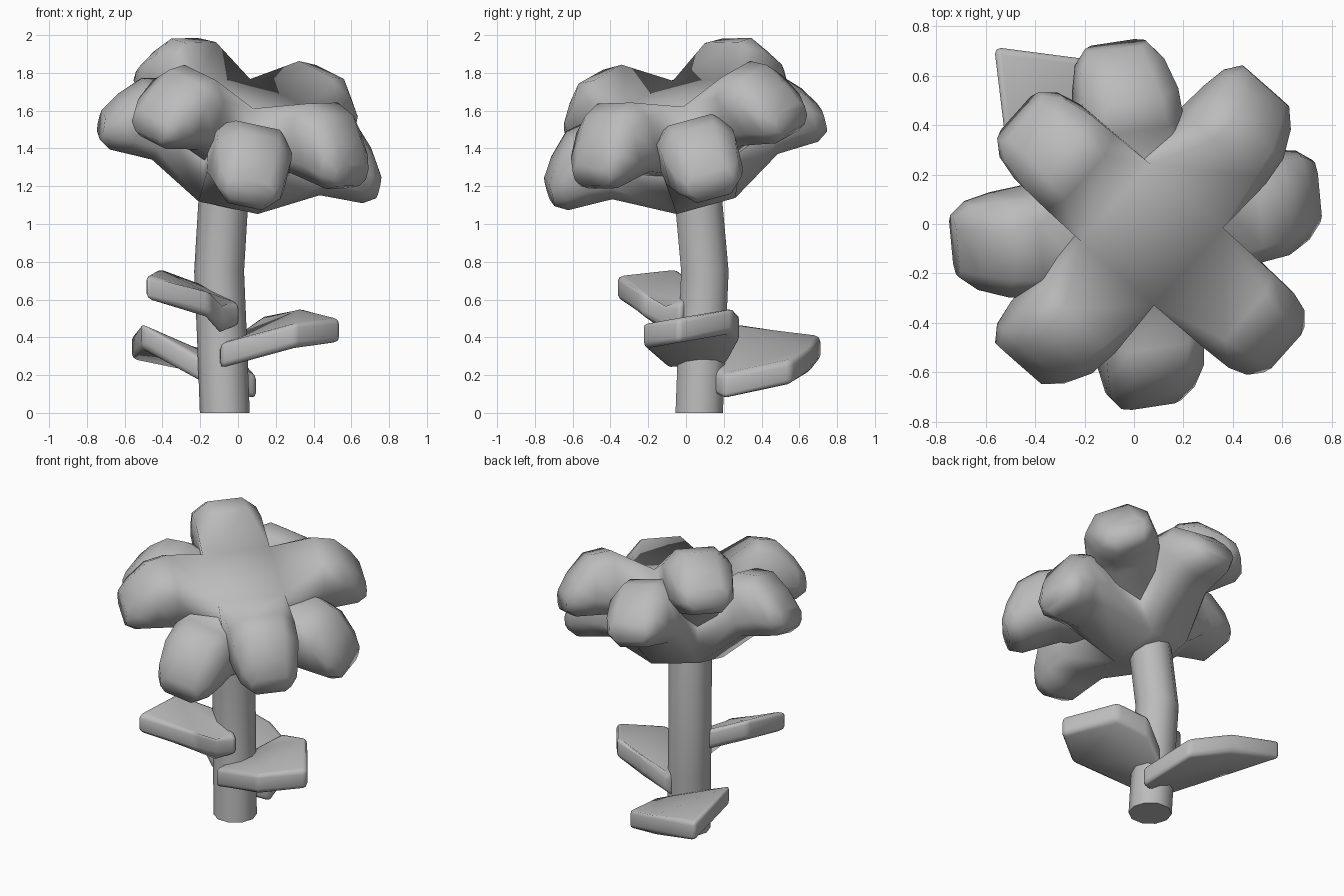
import bpy, bmesh, math
from mathutils import Matrix, Vector

if "Cube" in bpy.data.objects:
    bpy.data.objects.remove(bpy.data.objects["Cube"], do_unlink=True)

# one plain colour for the whole plant
grey = bpy.data.materials.new("plain grey")
grey.use_nodes = True
grey.diffuse_color = (0.5, 0.5, 0.5, 1)
grey.node_tree.nodes["Principled BSDF"].inputs["Base Color"].default_value = (0.5, 0.5, 0.5, 1)


def finish(bm, name, matrix=Matrix(), sharp=60):
    """Turn a bmesh into an object, smooth up to the given edge angle."""
    bmesh.ops.remove_doubles(bm, verts=bm.verts, dist=0.0005)
    bmesh.ops.recalc_face_normals(bm, faces=bm.faces)
    mesh = bpy.data.meshes.new(name)
    bm.to_mesh(mesh)
    bm.free()
    mesh.materials.append(grey)
    obj = bpy.data.objects.new(name, mesh)
    bpy.context.collection.objects.link(obj)
    obj.matrix_world = matrix
    bpy.ops.object.select_all(action="DESELECT")
    obj.select_set(True)
    bpy.context.view_layer.objects.active = obj
    bpy.ops.object.shade_smooth_by_angle(angle=math.radians(sharp))
    return obj


def bridge(bm, rings):
    """Join neighbouring rings of vertices with faces."""
    for a, b in zip(rings, rings[1:]):
        for i in range(len(a)):
            j = (i + 1) % len(a)
            bm.faces.new((a[i], a[j], b[j], b[i]))


# petal stations: distance, half width, top, bottom, corner cut
MIDDLE = (0.21, 0.21, 0.01, -0.41, 0)
PETAL = [(0.47, 0.205, 0.14, -0.25, 0.085), (0.60, 0.2, 0.12, -0.25, 0.095),
         (0.71, 0.175, 0.01, -0.25, 0.08), (0.775, 0.125, -0.09, -0.21, 0.035)]
NARROW = 0.77  # the underside of the middle is smaller than its top


def petal_section(r, w, top, bot, c):
    """Eight-sided cross-section of a petal."""
    side = [(-w + c, bot), (w - c, bot), (w, bot + c), (w, top - c),
            (w - c, top), (-w + c, top), (-w, top - c), (-w, bot + c)]
    return [Vector((r, y, z)) for y, z in side]


def petal_cross(name, center, turn, lean, reach):
    """Four drooping petals around a square middle, leaning to one side."""
    bm = bmesh.new()
    for k, stretch in enumerate(reach):
        spin = Matrix.Rotation(k * math.pi / 2, 3, "Z")
        sections = [petal_section(*MIDDLE)]
        for p in sections[0]:
            if p.z < 0:
                p.xy *= NARROW
        sections += [petal_section(r * stretch, *rest) for r, *rest in PETAL]
        rings = [[bm.verts.new(spin @ p) for p in s] for s in sections]
        bridge(bm, rings)
        bm.faces.new(rings[-1])
    # close the middle above and below
    half, _, top, bot, _ = MIDDLE
    for z, h in ((top, half), (bot, half * NARROW)):
        bm.faces.new([bm.verts.new((x, y, z)) for x, y in ((h, h), (-h, h), (-h, -h), (h, -h))])
    tilt = Matrix.Rotation(math.radians(lean), 4, Vector((1, 1, 0)))
    matrix = Matrix.Translation(center) @ tilt @ Matrix.Rotation(math.radians(turn), 4, "Z")
    finish(bm, name, matrix)


petal_cross("lower_petals", (0.03, -0.015, 1.515), 7, 19.5, (0.99, 0.94, 0.96, 1.0))
petal_cross("upper_petals", (0.07, -0.04, 1.68), 48.5, 20.5, (0.97, 0.91, 0.97, 1.04))


def leaf(name, outline, thick=0.13):
    """Thick plate with rounded edges below a tilted outline."""
    bm = bmesh.new()
    face = bm.faces.new([bm.verts.new(p) for p in outline])
    out = bmesh.ops.extrude_face_region(bm, geom=[face], use_keep_orig=True)
    for v in out["geom"]:
        if isinstance(v, bmesh.types.BMVert):
            v.co.z -= thick
    obj = finish(bm, name, sharp=180)
    mod = obj.modifiers.new("rounded edges", "BEVEL")
    mod.width = 0.028
    mod.segments = 2
    mod.limit_method = "ANGLE"
    mod.angle_limit = math.radians(28)


leaf("low_leaf", [(-0.565, 0.715, 0.41), (-0.51, 0.26, 0.48), (-0.16, 0.06, 0.27),
                  (0.1, 0.2, 0.2), (0.03, 0.56, 0.28), (-0.22, 0.67, 0.36)])
leaf("middle_leaf", [(-0.1, -0.1, 0.365), (0.3, -0.23, 0.48), (0.545, -0.04, 0.5),
                     (0.34, 0.25, 0.56), (0.12, 0.285, 0.52), (-0.03, 0.22, 0.38)])
leaf("high_leaf", [(-0.49, -0.37, 0.73), (-0.15, -0.24, 0.65), (-0.08, -0.11, 0.58),
                   (0.015, -0.03, 0.58), (-0.16, 0.08, 0.67), (-0.42, -0.05, 0.77)])

# gently bent stem with its foot on the ground
bm = bmesh.new()
SIDES = 10
rings = []
for x, y, z in [(-0.07, 0.07, 0), (-0.085, 0.085, 0.4), (-0.1, 0.1, 0.75), (-0.07, 0.055, 1.25)]:
    rings.append([bm.verts.new((x + 0.132 * math.cos(math.tau * i / SIDES),
                                y + 0.132 * math.sin(math.tau * i / SIDES), z))
                  for i in range(SIDES)])
bridge(bm, rings)
bm.faces.new(rings[0])
bm.faces.new(rings[-1])
finish(bm, "stem")
